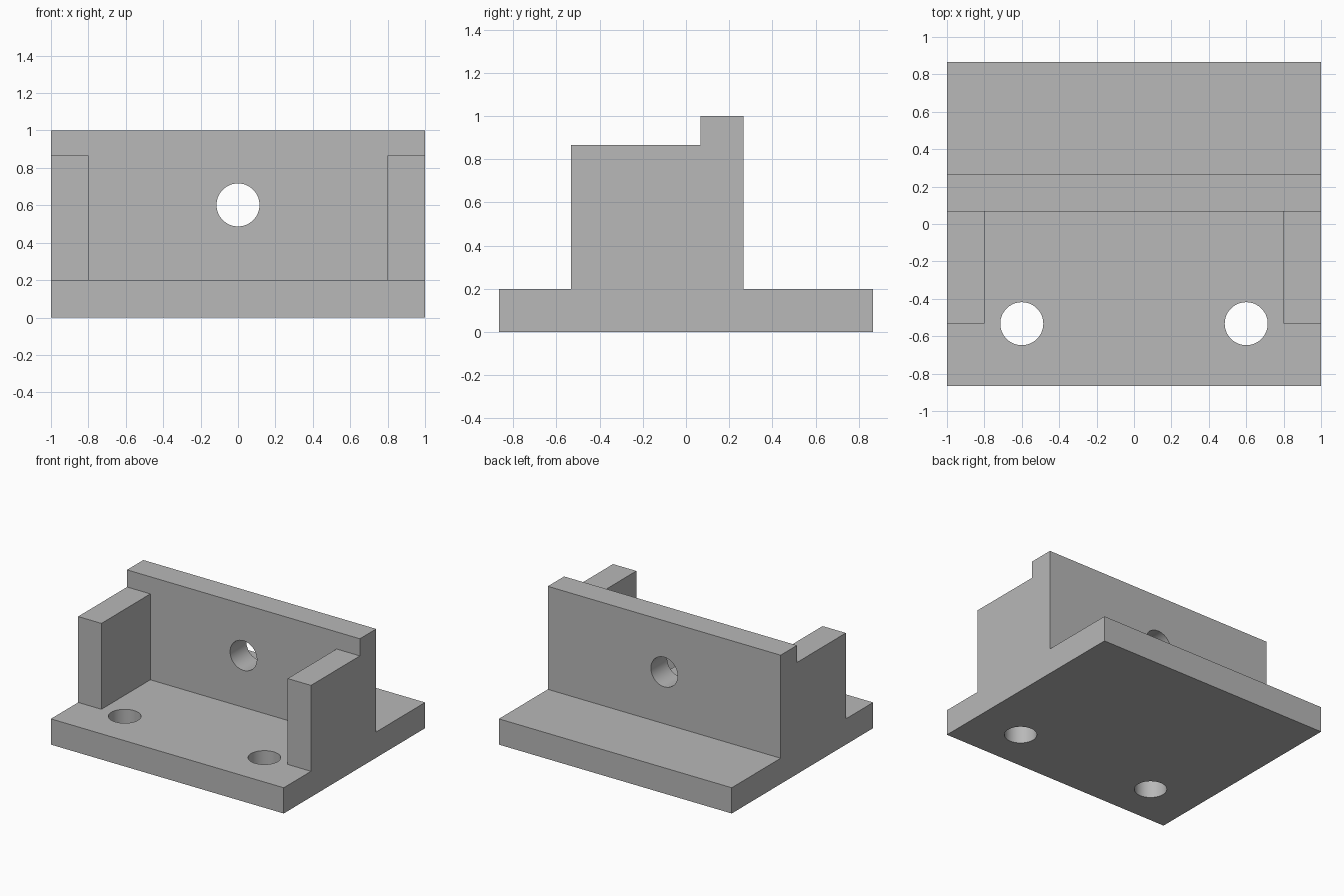
import bpy, bmesh, math
from mathutils import Vector

cube = bpy.data.objects.get("Cube")
if cube:
    bpy.data.objects.remove(cube, do_unlink=True)

# Single plain grey
grey = bpy.data.materials.new("plain grey")
grey.use_nodes = True
colour = (0.48, 0.48, 0.48, 1)
grey.diffuse_color = colour
grey.node_tree.nodes["Principled BSDF"].inputs["Base Color"].default_value = colour


def extrude_profile(name, profile, half_width):
    """Solid made by extruding a (y, z) outline along x."""
    bm = bmesh.new()
    face = bm.faces.new([bm.verts.new((-half_width, y, z)) for y, z in profile])
    result = bmesh.ops.extrude_face_region(bm, geom=[face])
    moved = [v for v in result["geom"] if isinstance(v, bmesh.types.BMVert)]
    bmesh.ops.translate(bm, verts=moved, vec=Vector((2 * half_width, 0, 0)))
    bmesh.ops.recalc_face_normals(bm, faces=bm.faces)
    mesh = bpy.data.meshes.new(name)
    bm.to_mesh(mesh)
    bm.free()
    mesh.materials.append(grey)
    obj = bpy.data.objects.new(name, mesh)
    bpy.context.collection.objects.link(obj)
    return obj


def hole_cutter(name, location, tilt=0):
    bpy.ops.mesh.primitive_cylinder_add(
        vertices=64, radius=0.115, depth=0.5, location=location, rotation=(tilt, 0, 0))
    obj = bpy.context.object
    obj.name = name
    obj.data.materials.append(grey)
    return obj


# Main dimensions
half_depth, base_top = 0.867, 0.2
cheek_front, cheek_top = -0.533, 0.867
wall_front, wall_back = 0.067, 0.267

# Base, cheeks and back wall as one stepped body
bracket = extrude_profile("bracket_body", [
    (-half_depth, 0), (half_depth, 0), (half_depth, base_top),
    (wall_back, base_top), (wall_back, 1), (wall_front, 1),
    (wall_front, cheek_top), (cheek_front, cheek_top),
    (cheek_front, base_top), (-half_depth, base_top)], 1)

# Pocket between the cheeks, then the wall hole and two mounting holes
cutters = [
    extrude_profile("pocket_cutter", [
        (cheek_front - 0.1, base_top), (wall_front, base_top),
        (wall_front, 1.2), (cheek_front - 0.1, 1.2)], 0.8),
    hole_cutter("wall_hole_cutter", (0, (wall_front + wall_back) / 2, 0.602), math.pi / 2),
]
for side, x in (("left", 0.6), ("right", -0.6)):
    cutters.append(hole_cutter(side + "_mounting_hole_cutter", (x, cheek_front, base_top / 2)))

bpy.ops.object.select_all(action="DESELECT")
bpy.context.view_layer.objects.active = bracket
bracket.select_set(True)
for cutter in cutters:
    cutter.hide_render = True
    mod = bracket.modifiers.new(cutter.name, "BOOLEAN")
    mod.operation = "DIFFERENCE"
    mod.solver = "EXACT"
    mod.object = cutter
    bpy.ops.object.modifier_apply(modifier=mod.name)
    bpy.data.objects.remove(cutter, do_unlink=True)

# Smooth hole walls, sharp edges elsewhere
bpy.ops.object.shade_smooth_by_angle(angle=math.radians(30))
